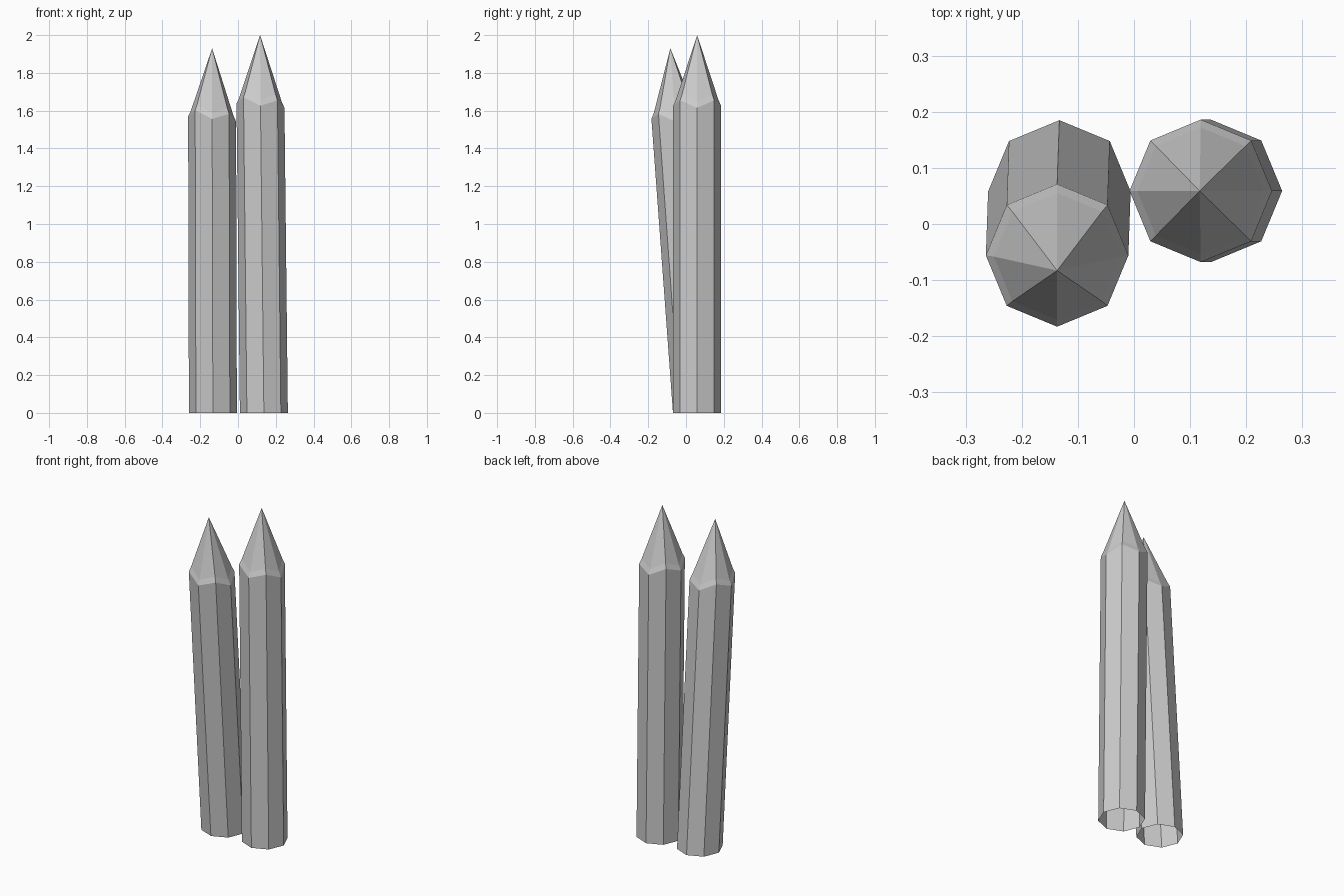
import bpy, bmesh, math

if "Cube" in bpy.data.objects:
    bpy.data.objects.remove(bpy.data.objects["Cube"])

SIDES = 8
R_SHAFT, R_TIP = 0.127, 0.113


def stake(name, base, top, apex, shoulder_z, slope):
    """Open-bottomed octagonal stake: shaft, small notched bevel, pointed tip."""
    bm = bmesh.new()

    def ring(cx, cy, r, z, is_top):
        verts = []
        for i in range(SIDES):
            a = 2 * math.pi * i / SIDES
            dx, dy = r * math.cos(a), r * math.sin(a)
            # alternate corners of the cut rim sit higher
            dz = (0.037 * (i % 2) - slope * dx) if is_top else 0
            verts.append(bm.verts.new((cx + dx, cy + dy, z + dz)))
        return verts

    t = 0.07  # the bevel ring follows the lean towards the apex
    inner = [top[k] + (apex[k] - top[k]) * t for k in range(2)]
    rings = [ring(*base, R_SHAFT, 0, False),
             ring(*top, R_SHAFT, shoulder_z, True),
             ring(*inner, R_TIP, shoulder_z + 0.03, True)]
    for lo, hi in zip(rings, rings[1:]):
        for i in range(SIDES):
            j = (i + 1) % SIDES
            bm.faces.new((lo[i], lo[j], hi[j], hi[i]))
    tip = bm.verts.new(apex)
    for i in range(SIDES):
        bm.faces.new((rings[-1][i], rings[-1][(i + 1) % SIDES], tip))

    me = bpy.data.meshes.new(name)
    bm.to_mesh(me)
    bm.free()
    bpy.context.collection.objects.link(bpy.data.objects.new(name, me))


# leaning stake and taller upright stake
stake("left_stake", (-0.133, 0.058), (-0.137, -0.056), (-0.137, -0.083, 1.93), 1.556, 0.11)
stake("right_stake", (0.137, 0.059), (0.119, 0.059), (0.117, 0.059, 2.0), 1.626, 0.09)
